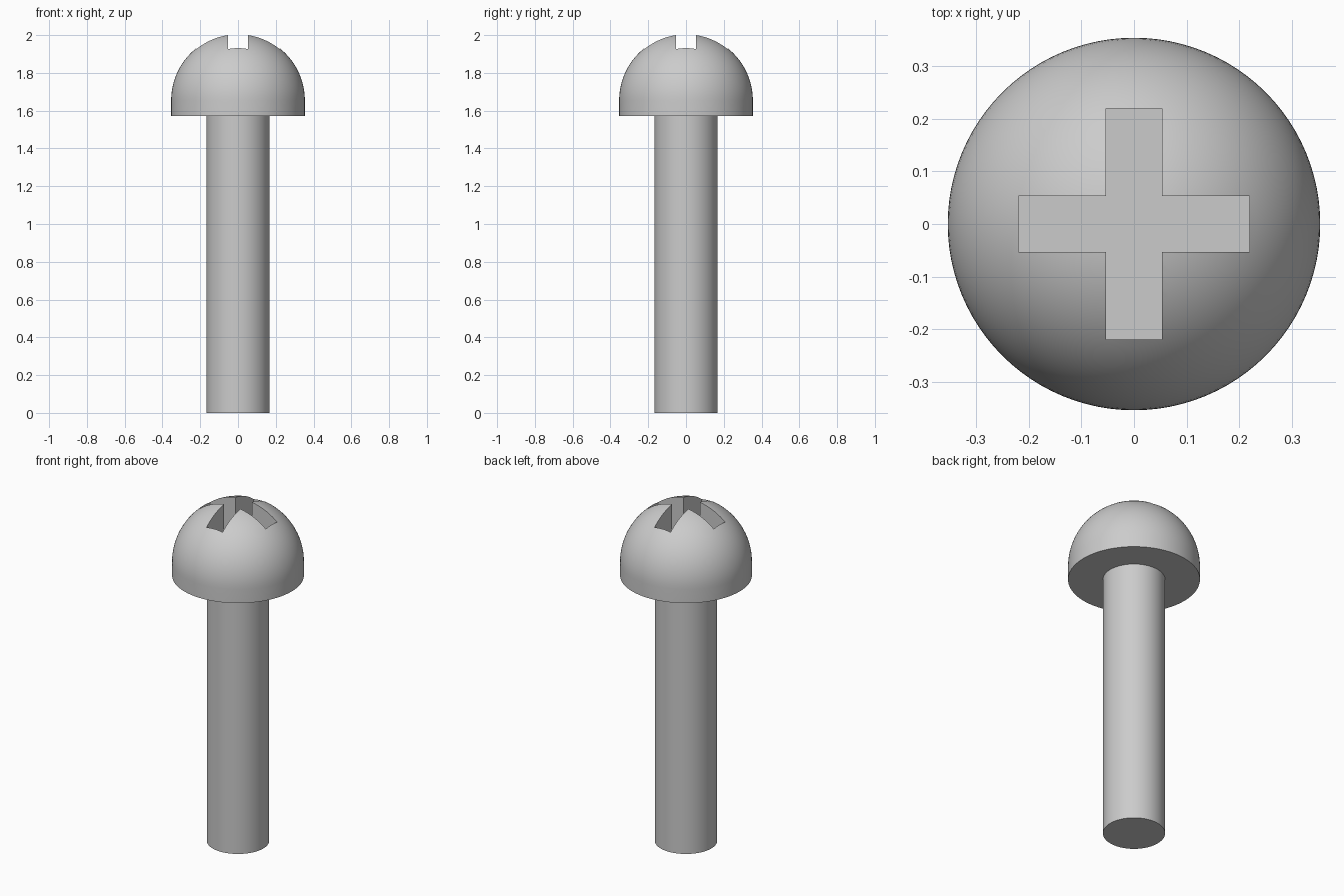
import bpy, bmesh
from math import sin, cos, pi, radians

cube = bpy.data.objects.get("Cube")
if cube:
    bpy.data.objects.remove(cube, do_unlink=True)

SHAFT_R, HEAD_R = 0.167, 0.354
HEAD_BASE, DOME_Z = 1.573, 1.654      # underside of head, centre of dome
SLOT_HALF, SLOT_LEN, SLOT_FLOOR = 0.053, 0.22, 1.76

steel = bpy.data.materials.new("steel grey")
steel.use_nodes = True
steel.diffuse_color = (0.6, 0.6, 0.6, 1)
steel.node_tree.nodes["Principled BSDF"].inputs["Base Color"].default_value = (0.6, 0.6, 0.6, 1)


def finish(bm, name):
    bmesh.ops.recalc_face_normals(bm, faces=bm.faces)
    mesh = bpy.data.meshes.new(name)
    bm.to_mesh(mesh)
    bm.free()
    obj = bpy.data.objects.new(name, mesh)
    bpy.context.collection.objects.link(obj)
    mesh.materials.append(steel)
    return obj


def lathe(name, profile, steps=96):
    """Revolve an (r, z) profile about the z axis."""
    bm = bmesh.new()
    verts = [bm.verts.new((r, 0, z)) for r, z in profile]
    edges = [bm.edges.new(pair) for pair in zip(verts, verts[1:])]
    bmesh.ops.spin(bm, geom=verts + edges, cent=(0, 0, 0), axis=(0, 0, 1),
                   angle=2 * pi, steps=steps, use_merge=True)
    bmesh.ops.remove_doubles(bm, verts=bm.verts, dist=1e-5)
    return finish(bm, name)


def select_only(obj):
    bpy.ops.object.select_all(action="DESELECT")
    obj.select_set(True)
    bpy.context.view_layer.objects.active = obj


# Screw: shaft, flat underside, short straight rim and round dome in one profile
dome = [(HEAD_R * cos(a), DOME_Z + HEAD_R * sin(a))
        for a in (i * pi / 2 / 24 for i in range(24))]
screw = lathe("screw", [(0, 0), (SHAFT_R, 0), (SHAFT_R, HEAD_BASE), (HEAD_R, HEAD_BASE)]
              + dome + [(0, DOME_Z + HEAD_R)])

# Cross-shaped cutter for the drive recess
bm = bmesh.new()
w, l = SLOT_HALF, SLOT_LEN
arm = [(l, -w), (l, w), (w, w)]
outline = []
for turn in range(4):
    outline += arm
    arm = [(-y, x) for x, y in arm]
cross = bm.faces.new([bm.verts.new((x, y, SLOT_FLOOR)) for x, y in outline])
top = bmesh.ops.extrude_face_region(bm, geom=[cross])["geom"]
bmesh.ops.translate(bm, vec=(0, 0, 0.4),
                    verts=[v for v in top if isinstance(v, bmesh.types.BMVert)])
cutter = finish(bm, "cross_cutter")
cutter.hide_render = True

# Cut the recess, then discard the cutter
cut = screw.modifiers.new("cross recess", "BOOLEAN")
cut.operation = "DIFFERENCE"
cut.solver = "EXACT"
cut.object = cutter
select_only(screw)
bpy.ops.object.modifier_apply(modifier=cut.name)
bpy.data.objects.remove(cutter, do_unlink=True)

select_only(screw)
bpy.ops.object.shade_smooth_by_angle(angle=radians(30))
